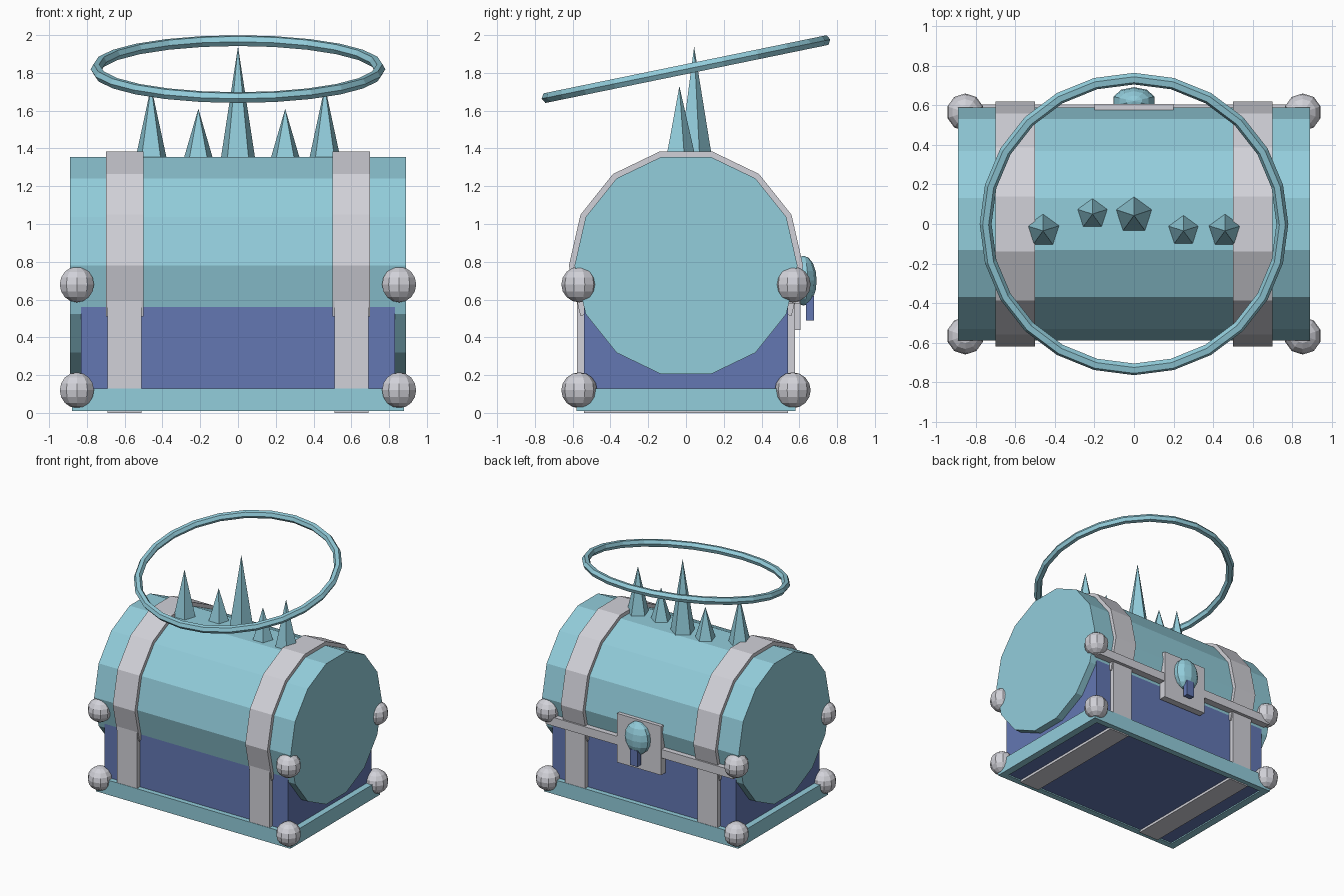
import bpy, bmesh, math
from mathutils import Matrix

cube = bpy.data.objects.get("Cube")
if cube:
    bpy.data.objects.remove(cube, do_unlink=True)


def material(name, rgb):
    m = bpy.data.materials.new(name)
    m.use_nodes = True
    m.diffuse_color = (*rgb, 1)
    m.node_tree.nodes["Principled BSDF"].inputs["Base Color"].default_value = (*rgb, 1)
    return m


aqua = material("pale_aqua", (0.29, 0.61, 0.71))
silver = material("silver_grey", (0.64, 0.64, 0.69))
blue = material("deep_blue", (0.125, 0.185, 0.45))


def finish(name, bm, mat):
    bmesh.ops.recalc_face_normals(bm, faces=bm.faces)
    me = bpy.data.meshes.new(name)
    bm.to_mesh(me)
    bm.free()
    me.materials.append(mat)
    ob = bpy.data.objects.new(name, me)
    bpy.context.collection.objects.link(ob)
    return ob


def box(name, mat, x, y, z):
    """Box from (min, max) ranges on each axis."""
    bm = bmesh.new()
    bmesh.ops.create_cube(bm, size=1)
    for v in bm.verts:
        v.co = [r[0] if c < 0 else r[1] for c, r in zip(v.co, (x, y, z))]
    return finish(name, bm, mat)


def prism(name, mat, profile, x0, x1):
    """Extrude a (y, z) outline along x."""
    bm = bmesh.new()
    face = bm.faces.new([bm.verts.new((x0, y, z)) for y, z in profile])
    new = bmesh.ops.extrude_face_region(bm, geom=[face])["geom"]
    bmesh.ops.translate(bm, vec=(x1 - x0, 0, 0),
                        verts=[g for g in new if isinstance(g, bmesh.types.BMVert)])
    return finish(name, bm, mat)


def ball(name, mat, centre, radii, segments=10, rings=8):
    bm = bmesh.new()
    bmesh.ops.create_uvsphere(bm, u_segments=segments, v_segments=rings, radius=1,
                              matrix=Matrix.LocRotScale(centre, None, radii))
    return finish(name, bm, mat)


SIDES, AXIS_Z = 14, 0.78


def arc(radius, first, last):
    """Corners of the barrel outline; corner 0 points to +y."""
    step = math.tau / SIDES
    return [(radius * math.cos(i * step), AXIS_Z + radius * math.sin(i * step))
            for i in range(first, last + 1)]


# Chest body, barrel lid and base rim
box("chest_body", blue, (-0.83, 0.83), (-0.54, 0.54), (0.02, 0.68))
prism("barrel_lid", aqua, arc(0.59, 0, SIDES - 1), -0.89, 0.89)
for s, side in ((-1, "right"), (1, "left")):
    box(side + "_base_rim", aqua, sorted((s * 0.82, s * 0.88)), (-0.58, 0.58), (0.01, 0.13))
for s, side in ((-1, "front"), (1, "back")):
    box(side + "_base_rim", aqua, (-0.82, 0.82), sorted((s * 0.53, s * 0.58)), (0.01, 0.13))

# Straps over the lid, down the body and under the floor
for s, side in ((-1, "right"), (1, "left")):
    x0, x1 = sorted((s * 0.5, s * 0.7))
    band = arc(0.62, -1, 8) + arc(0.58, -1, 8)[::-1]
    prism(side + "_lid_strap", silver, band, x0, x1)
    inner = (x0 + 0.01, x1 - 0.01)
    for t, end in ((-1, "front"), (1, "back")):
        box(f"{side}_{end}_body_strap", silver, inner,
            sorted((t * 0.53, t * 0.577)), (0.012, 0.65))
    box(side + "_floor_strap", silver, inner, (-0.54, 0.54), (0, 0.03))

# Corner knobs
for x, side in ((-0.853, "right"), (0.853, "left")):
    for y, end in ((-0.565, "front"), (0.565, "back")):
        for z, level in ((0.12, "lower"), (0.68, "upper")):
            ball(f"{level}_{end}_{side}_knob", silver, (x, y, z), (0.095,) * 3)

# Latch on the back
box("latch_bar", silver, (-0.85, 0.85), (0.53, 0.603), (0.58, 0.65))
box("latch_plate", silver, (-0.2, 0.2), (0.55, 0.607), (0.44, 0.84))
ball("latch_knob", aqua, (0, 0.622, 0.7), (0.11, 0.07, 0.132))
box("latch_tongue", blue, (-0.035, 0.035), (0.635, 0.677), (0.49, 0.62))

# Crown spikes
for i, (x, y, r, top) in enumerate(((-0.46, -0.035, 0.086, 1.73), (-0.21, 0.05, 0.08, 1.61),
                                    (0, 0.043, 0.095, 1.94), (0.25, -0.035, 0.08, 1.61),
                                    (0.46, -0.035, 0.086, 1.73))):
    base = 1.35
    bm = bmesh.new()
    bmesh.ops.create_cone(bm, cap_ends=True, segments=5, radius1=r, radius2=0, depth=top - base,
                          matrix=Matrix.Translation((x, y, (top + base) / 2)))
    bmesh.ops.remove_doubles(bm, verts=bm.verts, dist=0.0001)
    finish(f"crown_spike_{i + 1}", bm, aqua)

# Tilted halo ring
bpy.ops.mesh.primitive_torus_add(major_segments=24, minor_segments=6, major_radius=0.75,
                                 minor_radius=0.03, location=(0, 0, 1.82),
                                 rotation=(math.radians(11.6), 0, 0))
halo = bpy.context.object
halo.name = "halo_ring"
halo.data.materials.append(aqua)
